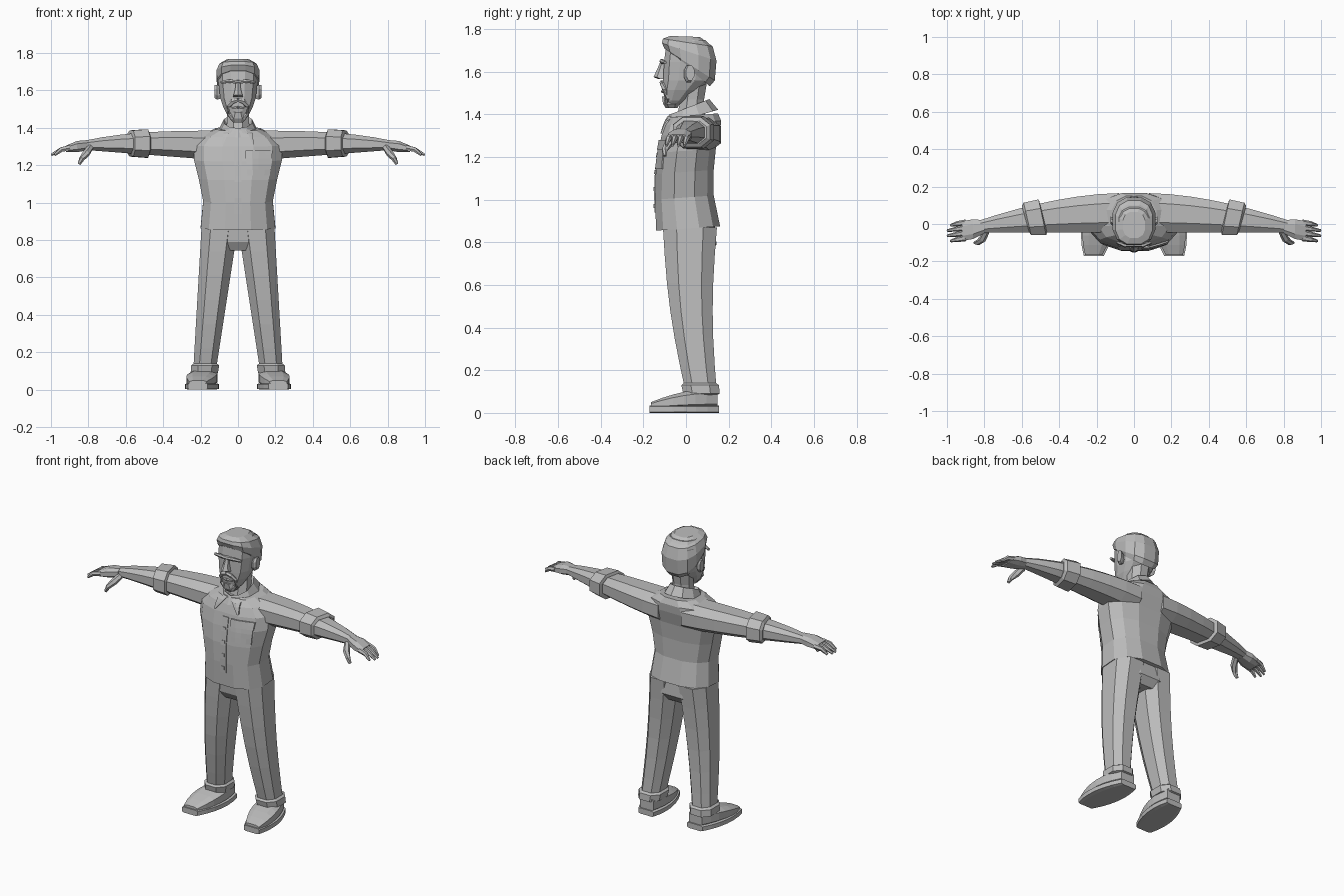
import bpy, bmesh, math
from mathutils import Vector
from mathutils.bvhtree import BVHTree

if "Cube" in bpy.data.objects:
    bpy.data.objects.remove(bpy.data.objects["Cube"])

shade = (.5, .5, .5, 1)
grey = bpy.data.materials.new("plain grey")
grey.use_nodes = True
grey.diffuse_color = shade
grey.node_tree.nodes["Principled BSDF"].inputs["Base Color"].default_value = shade


def mix(start, end, t):
    return start + (end - start) * t


def spread(start, end, count):
    return [mix(start, end, k / (count - 1)) for k in range(count)]


def skin(name, rings, mirror=False):
    """Closed surface through a list of equal rings of points."""
    bm = bmesh.new()
    rows = [[bm.verts.new(point) for point in ring] for ring in rings]
    for lower, upper in zip(rows, rows[1:]):
        for k in range(len(lower)):
            bm.faces.new((lower[k - 1], lower[k], upper[k], upper[k - 1]))
    bm.faces.new(rows[0])
    bm.faces.new(rows[-1])
    bmesh.ops.recalc_face_normals(bm, faces=bm.faces[:])
    mesh = bpy.data.meshes.new(name)
    bm.to_mesh(mesh)
    bm.free()
    mesh.materials.append(grey)
    part = bpy.data.objects.new(name, mesh)
    bpy.context.collection.objects.link(part)
    if mirror:
        part.modifiers.new("mirror", "MIRROR").use_mirror_merge = False
    return part


def outline(sides, power):
    """Rounded square with both coordinates running from 0 to 1."""
    def bend(value):
        return math.copysign(abs(value) ** (2 / power), value)
    angles = [math.tau * (k + .5) / sides for k in range(sides)]
    points = [(bend(math.cos(a)), bend(math.sin(a))) for a in angles]
    reach = max(u for u, v in points) * 2
    return [(.5 + u / reach, .5 + v / reach) for u, v in points]


PLACE = {"x": lambda along, u, v: (along, v, u),
         "y": lambda along, u, v: (u, along, v),
         "z": lambda along, u, v: (u, v, along)}


def loft(name, axis, rows, sides=8, power=2.5, mirror=True):
    """Rows hold the position on the axis, two ranges across it, and a lean."""
    shape = outline(sides, power)
    rings = [[PLACE[axis](along + lean * v, mix(*across, u), mix(*depth, v)) for u, v in shape]
             for along, across, depth, lean in rows]
    return skin(name, rings, mirror)


def body(name, rows, lean=lambda z: 0, sides=12, power=2.5):
    """Central part; rows hold height, half width, front and back."""
    return loft(name, "z", [(z, (-half, half), (front, back), lean(z))
                            for z, half, front, back in rows], sides, power, False)


def tube(name, points, radii, sides=6):
    """Tapered tube along a path, on both sides of the model."""
    path = [Vector(point) for point in points]
    rings = []
    for k, (centre, radius) in enumerate(zip(path, radii)):
        direction = path[min(k + 1, len(path) - 1)] - path[max(k - 1, 0)]
        turn = direction.to_track_quat("Z", "Y")
        rings.append([centre + turn @ Vector((math.cos(a), math.sin(a), 0)) * radius
                      for a in (math.tau * j / sides for j in range(sides))])
    return skin(name, rings, True)


# shirt body and collar
torso = body("shirt_body", [
    (.855, .2, -.14, .16), (1, .186, -.145, .13), (1.12, .21, -.142, .13), (1.22, .235, -.13, .14),
    (1.3, .235, -.115, .16), (1.35, .19, -.1, .165), (1.385, .12, -.085, .15)], lambda z: .02)
collar = body("collar", [(1.35, .1, -.1, .145), (1.4, .075, -.075, .105), (1.38, .06, -.05, .08)],
              lambda z: .07, 10, 2)

trees = []
for part in (torso, collar):
    trees.append(BVHTree.FromPolygons([v.co.copy() for v in part.data.vertices],
                                      [tuple(f.vertices) for f in part.data.polygons]))


def on_shirt(x, z, out):
    """Point lying on the front of the shirt, moved outward."""
    hits = [tree.ray_cast(Vector((x, -1, z)), Vector((0, 1, 0)))[0] for tree in trees]
    return x, min(hit.y for hit in hits if hit) - out, z


def plate(name, heights, low, high, out=.008, mirror=False):
    """Thin panel laid on the shirt; its side edges run from low to high."""
    rings = []
    for t in spread(0, 1, 5):
        z = mix(*heights, t)
        columns = spread(mix(low[0], high[0], t), mix(low[1], high[1], t), 5)
        rings.append([on_shirt(x, z, out) for x in columns]
                     + [on_shirt(x, z, -out) for x in reversed(columns)])
    return skin(name, rings, mirror)


# shirt front details
plate("collar_flap", (1.31, 1.39), (.075, .085), (.012, .075), mirror=True)
plate("button_placket", (.94, 1.28), (-.02, .02), (-.02, .02), .005)
for z in spread(.97, 1.21, 4):
    plate("shirt_button", (z - .01, z + .01), (-.01, .01), (-.01, .01))
plate("chest_pocket", (1.145, 1.27), (.05, .17), (.04, .18), .006)
plate("pocket_flap", (1.235, 1.28), (.04, .18), (.04, .185), .009)


# arms: one tapering section serves sleeve, cuff and forearm
def arm(x, grow=0, lean=0):
    t = (x - .08) / .75
    height = (mix(1.225, 1.283, t) - grow, mix(1.385, 1.33, t ** 3) + grow)
    depth = (-.045 - grow, mix(.165, .018, t ** 1.7) + grow)
    return x, height, depth, lean


loft("sleeve", "x", [arm(x) for x in spread(.08, .52, 5)])
loft("forearm", "x", [arm(x) for x in spread(.52, .83, 4)])
loft("rolled_cuff", "x", [arm(x, grow, .04) for x, grow in
                          ((.465, 0), (.47, .015), (.55, .015), (.56, 0))])
# hands
loft("palm", "x", [(.8, (1.28, 1.335), (-.05, .02), 0), (.86, (1.27, 1.33), (-.08, .025), 0),
                   (.92, (1.27, 1.305), (-.09, .015), 0)])
for k, y in enumerate(spread(.008, -.076, 4)):
    tip = .98 if k in (0, 3) else .998
    tube("finger", [(.9, y, 1.293), (.945, y - .007, 1.284), (tip, y - .015, 1.255)],
         (.016, .014, .007))
tube("thumb", [(.79, -.04, 1.295), (.81, -.08, 1.265), (.835, -.1, 1.235), (.85, -.1, 1.205)],
     (.018, .02, .015, .009))


# trousers: the leg swings outward and back as it goes down
def leg(z, grow=0):
    t = (.87 - z) / .78
    slim = .02 * math.sin(math.pi * t)
    width = (mix(0, .12, t) - grow, mix(.195, .24, t) + grow)
    depth = (mix(-.108, 0, t) - slim - grow, .145 - slim + grow)
    return z, width, depth, 0


body("hips", [(.745, .14, -.07, .11), (.79, .195, -.1, .143), (.89, .185, -.11, .135)])
loft("trouser_leg", "z", [leg(z) for z in spread(.87, .09, 7)])
loft("trouser_turn_up", "z", [leg(z, grow) for z, grow in
                              ((.085, 0), (.09, .013), (.13, .013), (.14, 0))])


# shoes: broad in the middle, lower and further out toward the toe
def shoe(t, bottom, top, grow=0):
    half = .08 * math.sin(math.pi * mix(.15, .85, t)) ** .7 + grow
    middle = mix(.17, .215, t)
    return mix(.148 + grow, -.165 - grow, t), (middle - half, middle + half), (bottom, top), 0


steps = spread(0, 1, 7)
loft("shoe_upper", "y", [shoe(t, .02, mix(.115, .05, t * t)) for t in steps], power=3)
loft("shoe_sole", "y", [shoe(t, 0, .035, .007) for t in steps], power=6)

# neck, head and swept hair
body("neck", [(1.38, .062, -.045, .09), (1.47, .058, -.025, .085), (1.56, .065, -.02, .1)], sides=8, power=2)
body("head", [(1.435, .03, -.088, -.045), (1.465, .055, -.1, 0), (1.515, .08, -.108, .06),
              (1.56, .095, -.107, .115), (1.645, .105, -.103, .13), (1.71, .105, -.095, .125),
              (1.75, .08, -.07, .09)])
body("hair", [(1.7, .1, -.088, .112), (1.708, .112, -.1, .135), (1.735, .115, -.113, .143),
              (1.755, .1, -.108, .125), (1.768, .06, -.075, .065)], lambda z: -2.4 * (1.77 - z))

# face details
body("nose", [(1.565, .026, -.125, -.09), (1.575, .024, -.148, -.09), (1.61, .015, -.133, -.09),
              (1.655, .012, -.115, -.09)], sides=6, power=2)
tube("brow", [(0, -.112, 1.645), (.05, -.114, 1.65), (.09, -.098, 1.643)], (.01, .011, .008))
tube("moustache", [(0, -.112, 1.55), (.03, -.108, 1.54), (.05, -.098, 1.515), (.05, -.09, 1.475),
                   (.025, -.092, 1.45)], (.012, .014, .012, .011, .012))
body("chin_beard", [(1.43, .028, -.095, -.04), (1.45, .045, -.108, -.03), (1.485, .028, -.113, -.06)], sides=8)
tube("lower_lip", [(0, -.109, 1.508), (.032, -.1, 1.506)], (.009, .006))
loft("ear", "x", [(.085, (1.56, 1.615), (0, .025), 0), (.112, (1.55, 1.63), (-.01, .035), 0),
                  (.125, (1.56, 1.63), (0, .04), 0)], power=2)
